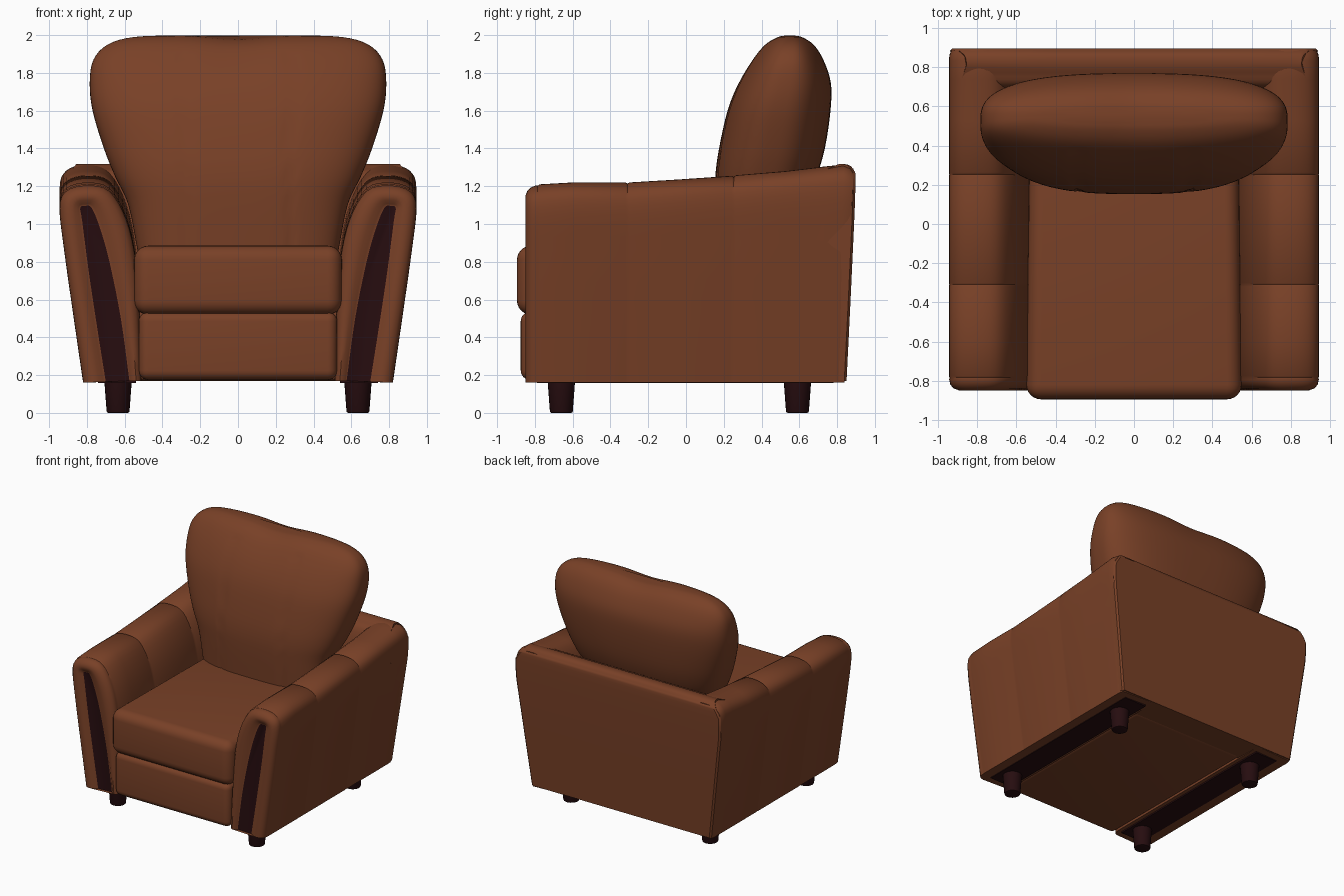
import bpy, bmesh, math
from mathutils import Vector

cube = bpy.data.objects.get("Cube")
if cube:
    bpy.data.objects.remove(cube, do_unlink=True)


def material(name, rgb):
    m = bpy.data.materials.new(name)
    m.use_nodes = True
    m.diffuse_color = (*rgb, 1)
    bsdf = m.node_tree.nodes["Principled BSDF"]
    bsdf.inputs["Base Color"].default_value = (*rgb, 1)
    bsdf.inputs["Roughness"].default_value = 0.6
    return m


leather = material("brown leather", (0.19, 0.052, 0.02))
wood = material("dark wood", (0.02, 0.004, 0.005))


def finish(name, bm, mats, angle=40):
    bmesh.ops.recalc_face_normals(bm, faces=bm.faces)
    mesh = bpy.data.meshes.new(name)
    bm.to_mesh(mesh)
    bm.free()
    for m in mats:
        mesh.materials.append(m)
    ob = bpy.data.objects.new(name, mesh)
    bpy.context.collection.objects.link(ob)
    bpy.ops.object.select_all(action='DESELECT')
    ob.select_set(True)
    bpy.context.view_layer.objects.active = ob
    bpy.ops.object.shade_smooth_by_angle(angle=math.radians(angle))
    return ob


def spline(points, steps):
    """Catmull-Rom curve through points of any dimension."""
    pts = [Vector(p) for p in points]
    pts = [2 * pts[0] - pts[1]] + pts + [2 * pts[-1] - pts[-2]]
    out = []
    for a, b, c, d in zip(pts, pts[1:], pts[2:], pts[3:]):
        for i in range(steps):
            t = i / steps
            out.append((2 * b + (c - a) * t + (2 * a - 5 * b + 4 * c - d) * t * t
                        + (3 * b - a - 3 * c + d) * t ** 3) / 2)
    return out + [pts[-2]]


def loft(rings):
    """Skin closed rings; returns bmesh with first and last cap."""
    bm = bmesh.new()
    rows = [[bm.verts.new(p) for p in r] for r in rings]
    n = len(rows[0])
    for r, s in zip(rows, rows[1:]):
        for i in range(n):
            j = (i + 1) % n
            bm.faces.new((r[i], r[j], s[j], s[i]))
    return bm, bm.faces.new(rows[0]), bm.faces.new(rows[-1])


def rounded_box(name, lo, hi, radius, mat, segments=6):
    bm = bmesh.new()
    bmesh.ops.create_cube(bm, size=1)
    for v in bm.verts:
        v.co = [l + (c + 0.5) * (h - l) for l, h, c in zip(lo, hi, v.co)]
    if radius:
        bmesh.ops.bevel(bm, geom=bm.edges[:], offset=radius, segments=segments,
                        profile=0.5, affect='EDGES')
    return finish(name, bm, [mat])


# Arms: one section swept front to back, its front rim rolled in to a wood panel
outer = spline([(.82, .16), (.87, .5), (.92, .85), (.945, 1.08), (.91, 1.17), (.80, 1.2),
                (.68, 1.17), (.59, 1.02), (.54, .8), (.52, .5), (.51, .17)], 4)
panel = spline([(.70, .165), (.745, .45), (.79, .75), (.825, 1.02), (.835, 1.09), (.81, 1.1),
                (.775, 1.09), (.73, .98), (.68, .8), (.62, .5), (.575, .17)], 4)
# (y, blend towards panel, top height)
stations = [(-.825, 1, 1.195), (-.83, .9, 1.195), (-.845, .7, 1.195), (-.85, .45, 1.195),
            (-.84, .2, 1.195), (-.82, .06, 1.2), (-.795, .01, 1.205), (-.785, .025, 1.205),
            (-.775, 0, 1.21), (-.6, 0, 1.22), (-.32, 0, 1.22), (-.31, .015, 1.215),
            (-.3, 0, 1.22), (-.05, 0, 1.235), (.23, 0, 1.255), (.24, .015, 1.25),
            (.25, 0, 1.258), (.5, 0, 1.28), (.7, 0, 1.305), (.79, 0, 1.315),
            (.82, .02, 1.31), (.84, .08, 1.30)]


def arm_ring(side, y, blend, top):
    ring = []
    lean = 0.05 * max(0, y)
    for a, b in zip(outer, panel):
        p = a.lerp(b, blend)
        z = .16 + (p.y - .16) * (top - .16) / 1.04
        ring.append((side * p.x, y + lean * (z - .16), z))
    return ring


for side, word in ((1, "left"), (-1, "right")):
    bm, front, rear = loft([arm_ring(side, *s) for s in stations])
    front.material_index = 1
    finish(word + "_arm", bm, [leather, wood])
    # Wood rail under the arm
    xs = sorted((side * .54, side * .74))
    rounded_box(word + "_rail", (xs[0], -.79, .158), (xs[1], .78, .2), 0, wood)
    # Tapered legs
    for y, place in ((-.66, "front"), (.59, "rear")):
        bm = bmesh.new()
        bmesh.ops.create_cone(bm, cap_ends=True, segments=24, radius1=.06, radius2=.075,
                              depth=.2)
        rim = [e for e in bm.edges if all(v.co.z < 0 for v in e.verts)]
        bmesh.ops.bevel(bm, geom=rim, offset=.008, segments=2, profile=.5, affect='EDGES')
        bmesh.ops.translate(bm, verts=bm.verts, vec=(side * .635, y, .1))
        finish(f"{word}_{place}_leg", bm, [wood])

# Back frame, flaring towards the top, with a rolled upper rim
back = spline([(.85, .17), (.876, .7), (.897, 1.2), (.885, 1.29), (.84, 1.317),
               (.77, 1.30), (.69, 1.23), (.63, .9), (.6, .18)], 5)
rings = []
for s in (-1, -.985, -.5, 0, .5, .985, 1):
    ring = []
    for p in back:
        half = .82 + .12 * min(1, (p.y - .17) / .9) - 1.1 * max(0, p.y - 1.2) ** 1.2
        inset = .012 if abs(s) == 1 else 0
        ring.append((s * half, p.x - inset * (p.x > .8), p.y))
    rings.append(ring)
bm, _, _ = loft(rings)
finish("back_frame", bm, [leather])

# Seat base and seat cushion
rounded_box("seat_base", (-.525, -.875, .175), (.525, .65, .535), .05, leather)
seat = rounded_box("seat_cushion", (-.55, -.895, .52), (.55, .45, .885), .075, leather)
for v in seat.data.vertices:
    if v.co.y > -.5:
        v.co.x *= .97

# Back cushion: rounded sections stacked upwards (z, half width, front y, rear y)
levels = spline([(.85, .53, .17, .55), (1.1, .58, .155, .62), (1.25, .65, .155, .69),
                 (1.4, .71, .175, .735), (1.6, .77, .22, .765), (1.75, .785, .28, .767),
                 (1.87, .765, .35, .73), (1.95, .69, .415, .68), (1.99, .55, .48, .62),
                 (2.0, .3, .53, .57)], 4)


def power(v, e):
    return math.copysign(abs(v) ** e, v)


rings = []
count = 120
for z, half, y0, y1 in levels:
    ring = []
    for i in range(count):
        a = 2 * math.pi * i / count
        x = half * power(math.cos(a), .72)
        y = (y0 + y1) / 2 + (y1 - y0) / 2 * power(math.sin(a), .72)
        # Stitched channels down the front, and a slight dip in the top edge
        if math.sin(a) < -.3 and z < 1.9:
            y += .008 * math.exp(-((abs(x) - .28) / .015) ** 2)
        dip = .02 * max(0, (z - 1.7) / .3) * math.exp(-(x / .18) ** 2)
        ring.append((x, y, z - dip))
    rings.append(ring)
bm, _, _ = loft(rings)
finish("back_cushion", bm, [leather], 60)
